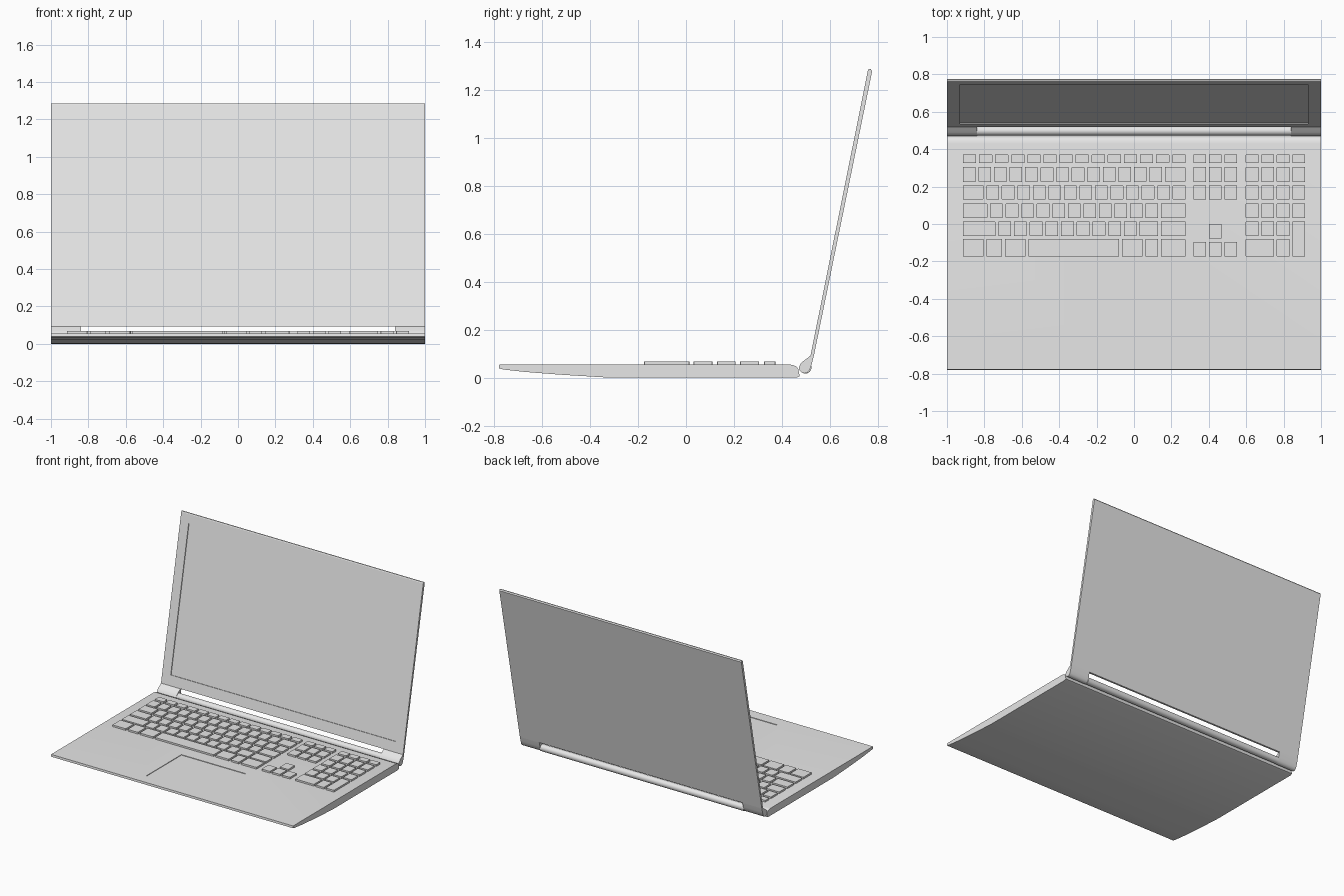
import bpy, bmesh, math
from mathutils import Matrix, Vector

old = bpy.data.objects.get("Cube")
if old:
    bpy.data.objects.remove(old, do_unlink=True)

grey = bpy.data.materials.new("light_grey")
grey.use_nodes = True
colour = (0.8, 0.8, 0.8, 1)
grey.diffuse_color = colour
grey.node_tree.nodes["Principled BSDF"].inputs["Base Color"].default_value = colour


def finish(name, bm, smooth=False):
    bmesh.ops.recalc_face_normals(bm, faces=bm.faces)
    mesh = bpy.data.meshes.new(name)
    bm.to_mesh(mesh)
    bm.free()
    mesh.materials.append(grey)
    obj = bpy.data.objects.new(name, mesh)
    bpy.context.collection.objects.link(obj)
    bpy.ops.object.select_all(action='DESELECT')
    obj.select_set(True)
    bpy.context.view_layer.objects.active = obj
    if smooth:
        bpy.ops.object.shade_smooth_by_angle(angle=math.radians(35))
    return obj


def prism(name, profile, x0, x1, smooth=False):
    """Sweep a side profile of (y, z) points from x0 to x1."""
    bm = bmesh.new()
    face = bm.faces.new([bm.verts.new((x0, y, z)) for y, z in profile])
    new = bmesh.ops.extrude_face_region(bm, geom=[face])["geom"]
    bmesh.ops.translate(bm, vec=(x1 - x0, 0, 0),
                        verts=[v for v in new if isinstance(v, bmesh.types.BMVert)])
    return finish(name, bm, smooth)


def add_box(bm, x0, x1, y0, y1, z0, z1):
    mat = Matrix.Translation(((x0 + x1) / 2, (y0 + y1) / 2, (z0 + z1) / 2))
    mat = mat @ Matrix.Diagonal((x1 - x0, y1 - y0, z1 - z0, 1))
    return bmesh.ops.create_cube(bm, size=1, matrix=mat)["verts"]


def carve(target, cutter):
    """Cut a shallow recess and discard the cutter."""
    cutter.hide_render = True
    mod = target.modifiers.new("recess", 'BOOLEAN')
    mod.operation = 'DIFFERENCE'
    mod.solver = 'EXACT'
    mod.object = cutter
    bpy.ops.object.select_all(action='DESELECT')
    target.select_set(True)
    bpy.context.view_layer.objects.active = target
    bpy.ops.object.modifier_apply(modifier=mod.name)
    bpy.data.objects.remove(cutter, do_unlink=True)


# Base with tapered underside and rounded rear edge
DECK = 0.055
base = prism("base", [(-0.778, DECK), (-0.78, 0.039), (-0.76, 0.034), (-0.67, 0.024),
                      (-0.53, 0.013), (-0.35, 0.002), (-0.3, 0), (0.46, 0), (0.474, 0.006),
                      (0.468, 0.035), (0.46, 0.047), (0.445, 0.053), (0.43, DECK)], -1, 1, True)

# Touchpad recess
bm = bmesh.new()
add_box(bm, -0.275, 0.255, -0.69, -0.275, DECK - 0.004, DECK + 0.05)
carve(base, finish("touchpad_cutter", bm))

# Lid panel, leaning back
low, high = Vector((0.519, 0.092)), Vector((0.758, 1.28))
lid = prism("lid", [low, high, (0.762, 1.286), (0.77, 1.286), (0.776, 1.278), (0.533, 0.092)],
            -1, 1)

# Screen recess, cut parallel to the lid's front face
along = (high - low).normalized()
inward = Vector((along.y, -along.x))
bottom = low + along * 0.075
top = low + along * 1.146
screen = [bottom + inward * 0.006, top + inward * 0.006,
          top - inward * 0.05, bottom - inward * 0.05]
carve(lid, prism("screen_cutter", screen, -0.93, 0.93))

# Hinge arms on both sides
hinge = [(0.519, 0.092), (0.508, 0.083), (0.49, 0.07), (0.477, 0.057), (0.47, 0.043),
         (0.473, 0.03), (0.482, 0.021), (0.495, 0.018), (0.507, 0.022), (0.517, 0.035),
         (0.525, 0.06), (0.533, 0.092)]
prism("right_hinge", hinge, -1, -0.84, True)
prism("left_hinge", hinge, 0.84, 1, True)

# Hinge barrel between the arms
barrel = [(0.498 + 0.025 * math.cos(a * math.tau / 24),
           0.042 + 0.025 * math.sin(a * math.tau / 24)) for a in range(24)]
prism("hinge_barrel", barrel, -0.84, 0.84, True)

# Keyboard rows as (front, back) in y
ROWS = [(0.325, 0.372), (0.225, 0.305), (0.13, 0.207),
        (0.032, 0.11), (-0.065, 0.014), (-0.175, -0.08)]
GAP = 0.015
keys = bmesh.new()


def key(x0, x1, y0, y1):
    add_box(keys, x0, x1, y0, y1, DECK - 0.002, 0.068)


# Main block, each row given by relative key widths
widths = [[1] * 14,
          [1] * 13 + [1.5],
          [1.5] + [1] * 13,
          [1.75] + [1] * 11 + [1.75],
          [2.25] + [1] * 9 + [1.35, 1.75],
          [1.5, 1.2, 1.5, 6, 1.5, 1, 1.75]]
for (y0, y1), row in zip(ROWS, widths):
    x, unit = -0.915, (1.19 + GAP) / sum(row)
    for w in row:
        key(x, x + w * unit - GAP, y0, y1)
        x += w * unit

# Navigation block and arrow keys
KEY, PITCH = 0.069, 0.083
nav = [0.317 + i * PITCH for i in range(3)]
for x in nav:
    for y0, y1 in ROWS[:3]:
        key(x, x + KEY, y0, y1)
    key(x, x + KEY, -0.175, -0.095)
key(nav[1], nav[1] + KEY, -0.078, 0)

# Number pad with tall and wide keys
pad = [0.597 + i * PITCH for i in range(4)]
for r, (y0, y1) in enumerate(ROWS[:5]):
    for x in pad[:4 if r < 4 else 3]:
        key(x, x + KEY, y0, y1)
key(pad[3], pad[3] + KEY, ROWS[5][0], ROWS[4][1])
key(pad[0], pad[1] + KEY, *ROWS[5])
key(pad[2], pad[2] + KEY, *ROWS[5])

# Slightly rounded key corners
upright = [e for e in keys.edges if abs(e.verts[0].co.z - e.verts[1].co.z) > 0.005]
bmesh.ops.bevel(keys, geom=upright, offset=0.004, segments=2, affect='EDGES', profile=0.5)
finish("keyboard_keys", keys)
